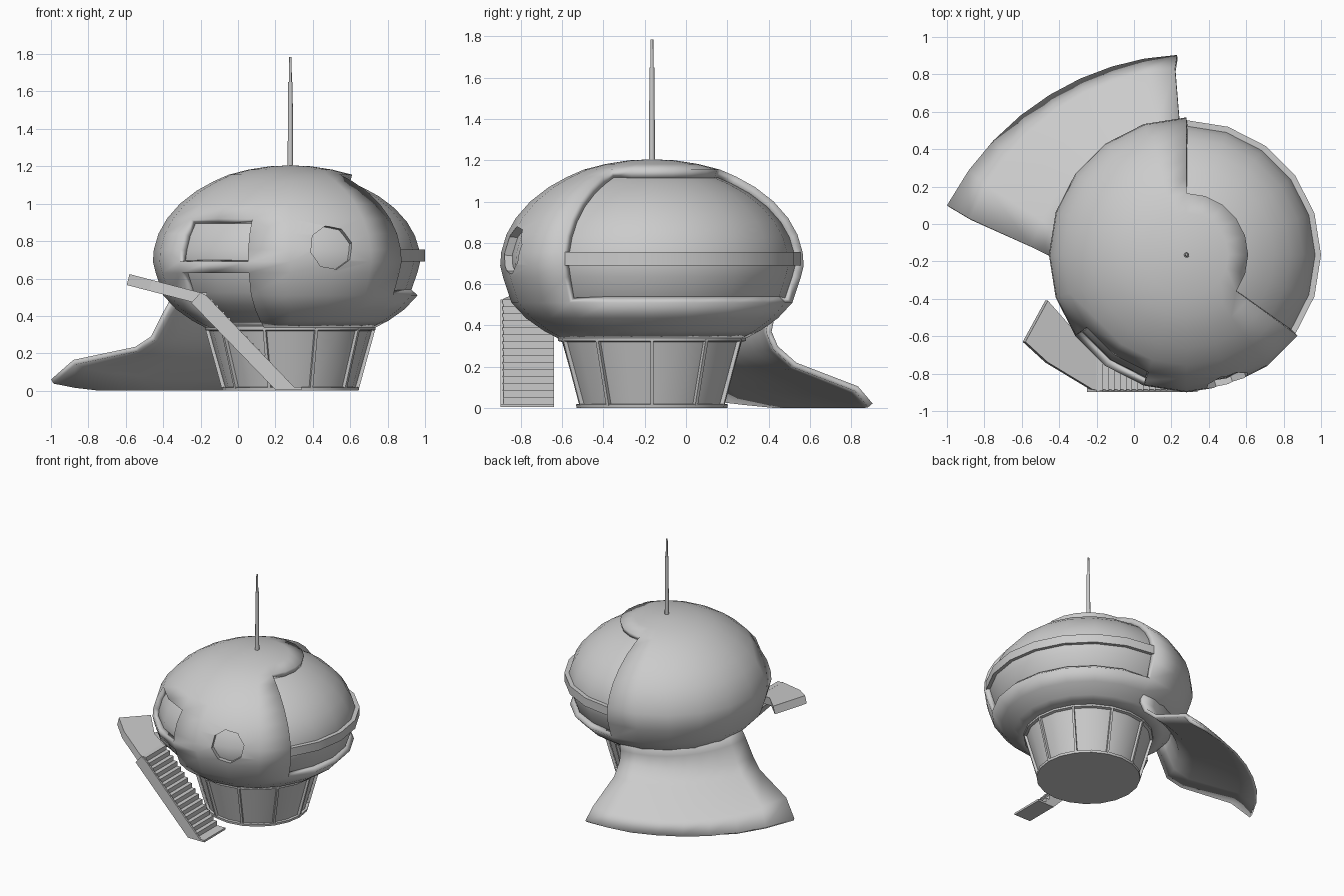
import bpy, bmesh
from math import sin, cos, pi, radians
from mathutils import Vector, Matrix

if "Cube" in bpy.data.objects:
    bpy.data.objects.remove(bpy.data.objects["Cube"])

CX, CY, SEG = 0.28, -0.165, 20


def polar(r, deg, z):
    a = radians(deg)
    return (CX + r * cos(a), CY + r * sin(a), z)


def finish(name, bm, smooth=30, recalc=True):
    bmesh.ops.remove_doubles(bm, verts=bm.verts, dist=1e-5)
    if recalc:
        bmesh.ops.recalc_face_normals(bm, faces=bm.faces)
    me = bpy.data.meshes.new(name)
    bm.to_mesh(me)
    bm.free()
    ob = bpy.data.objects.new(name, me)
    bpy.context.collection.objects.link(ob)
    bpy.ops.object.select_all(action='DESELECT')
    ob.select_set(True)
    bpy.context.view_layer.objects.active = ob
    if smooth:
        bpy.ops.object.shade_smooth_by_angle(angle=radians(smooth))
    return ob


def apply_mod(ob, kind, **props):
    bpy.context.view_layer.objects.active = ob
    m = ob.modifiers.new(kind.lower(), kind)
    for k, v in props.items():
        setattr(m, k, v)
    bpy.ops.object.modifier_apply(modifier=m.name)


def grid(name, rows, keep=lambda i, k: True, smooth=30):
    """Skin rows of points, listed from low to high, running counterclockwise."""
    bm = bmesh.new()
    vs = [[bm.verts.new(p) for p in row] for row in rows]
    for i in range(len(vs) - 1):
        for k in range(len(vs[i]) - 1):
            if keep(i, k):
                bm.faces.new((vs[i][k], vs[i][k + 1], vs[i + 1][k + 1], vs[i + 1][k]))
    bmesh.ops.delete(bm, geom=[v for v in bm.verts if not v.link_faces], context='VERTS')
    return finish(name, bm, smooth, recalc=False)


def lathe(name, profile, a0=0, a1=360, keep=lambda i, k: True, smooth=30):
    n = round((a1 - a0) * SEG / 360)
    rows = [[polar(r, a0 + (a1 - a0) * k / n, z) for k in range(n + 1)] for r, z in profile]
    return grid(name, rows, keep, smooth)


def prism(name, pts, offset):
    """Extrude a polygon of 3D points along an offset."""
    bm = bmesh.new()
    f = bm.faces.new([bm.verts.new(p) for p in pts])
    ext = bmesh.ops.extrude_face_region(bm, geom=[f], use_keep_orig=True)
    bmesh.ops.translate(bm, vec=offset,
                        verts=[g for g in ext['geom'] if isinstance(g, bmesh.types.BMVert)])
    return finish(name, bm, 0)


# Domed outer shell, with the big window and two doorway openings left out
prof = [(.45, .335), (.525, .375), (.61, .435), (.68, .51), (.72, .63), (.735, .69),
        (.73, .755), (.705, .84), (.66, .92), (.59, 1.0), (.5, 1.07), (.41, 1.12),
        (.33, 1.155), (.225, 1.182), (.11, 1.2), (0, 1.205)]


def shell_keep(i, k):
    a = (k * 18 + 9) % 360
    window = (a < 90 or a > 324) and 3 <= i < 12
    door = 216 < a < 252 and (i < 4 or 5 <= i < 8)
    return not (window or door)


shell = lathe('dome_shell', prof, keep=shell_keep)
apply_mod(shell, 'SOLIDIFY', thickness=0.047, offset=-1)

# Octagonal porthole cut through the shell
bm = bmesh.new()
axis = Vector((cos(radians(-72)), sin(radians(-72)), 0.1))
mat = Matrix.Translation(polar(.75, -72, .77)) @ axis.to_track_quat('Z', 'Y').to_matrix().to_4x4() \
    @ Matrix.Rotation(radians(12), 4, 'Z')
bmesh.ops.create_cone(bm, cap_ends=True, segments=8, radius1=.12, radius2=.12, depth=.3, matrix=mat)
cutter = finish('porthole_cutter', bm, 0)
cutter.hide_render = True
apply_mod(shell, 'BOOLEAN', object=cutter, operation='DIFFERENCE', solver='EXACT')
bpy.data.objects.remove(cutter)
bpy.ops.object.shade_smooth_by_angle(angle=radians(30))

# Inner core: glass and door surfaces behind the openings
lathe('inner_glass', [(0, .37)] + [(r * .945, .7 + (z - .7) * .92) for r, z in prof])

# Rail across the big window
lathe('window_rail', [(.66, .69), (.72, .69), (.72, .755), (.66, .755), (.66, .69)], -36, 90)

# Tapered base with foot rim and ten ribs
lathe('base', [(0, 0), (.365, 0), (.368, .018), (.35, .02), (.435, .32), (.455, .325),
               (.457, .345), (0, .345)])
for n in range(10):
    a = n * 36
    t = Vector((-sin(radians(a)), cos(radians(a)), 0)) * .008
    pts = [Vector(polar(*p)) - t for p in
           ((.34, a, .012), (.367, a, .012), (.456, a, .335), (.43, a, .335))]
    prism(f'base_rib_{n}', pts, t * 2)

# Antenna mast in two stages
for name, r, z0, z1 in (('mast', .015, 1.18, 1.65), ('mast_tip', .008, 1.65, 1.785)):
    bm = bmesh.new()
    bmesh.ops.create_cone(bm, cap_ends=True, segments=12, radius1=r, radius2=r * .8, depth=z1 - z0,
                          matrix=Matrix.Translation((CX, CY, (z0 + z1) / 2)))
    finish(name, bm)

# Flared apron sweeping from the dome to the ground
near = [(1.07, .022, 92.7), (1.0, .105, 93.5), (.7, .22, 93), (.61, .3, 92), (.58, .37, 91), (.6, .47, 91)]
far = [(1.307, .06, 168.3), (1.176, .165, 170.5), (.83, .235, 177), (.745, .29, 180),
       (.68, .42, 180), (.63, .51, 180)]
sag = [.035, .03, .02, .01, 0, 0]
rows = []
for (r0, z0, a0), (r1, z1, a1), s in zip(near, far, sag):
    row = []
    for k in range(9):
        t = k / 8
        w = t ** 2.1
        row.append(polar(r0 + (r1 - r0) * w, a0 + (a1 - a0) * t,
                         z0 + (z1 - z0) * w - s * sin(pi * t)))
    rows.append(row)
apron = grid('apron', rows, smooth=40)
apply_mod(apron, 'SOLIDIFY', thickness=.028, offset=-1)
for v in apron.data.vertices:
    v.co.z = max(v.co.z, 0)

# Stair flight: stepped side profile extruded across
N = 15
side = [(-.25, .47), (-.2, .525)]
x, z = -.165, .525
dx, dz = (.3 + .165) / N, (.525 - .02) / N
for n in range(N):
    side += [(x, z), (x, z - dz)]
    x, z = x + dx, z - dz
side += [(.34, .02), (.34, .005), (.2, .005)]
prism('stairs', [(px, -.64, pz) for px, pz in side], (0, -.25, 0))
# Smooth outer stringer
prism('stair_stringer', [(px, -.885, pz) for px, pz in
                         ((-.25, .47), (-.2, .525), (-.17, .51), (.3, .02), (.34, .02), (.34, .005), (.2, .005))],
      (0, -.014, 0))

# Sloped landing around the doorway
deck = [(-.46, -.41), (-.58, -.63), (-.46, -.74), (-.22, -.885), (-.18, -.89), (-.18, -.64), (-.31, -.58)]
prism('landing', [(px, py, .522 - .26 * (px + .19)) for px, py in deck], (-.015, 0, -.058))
